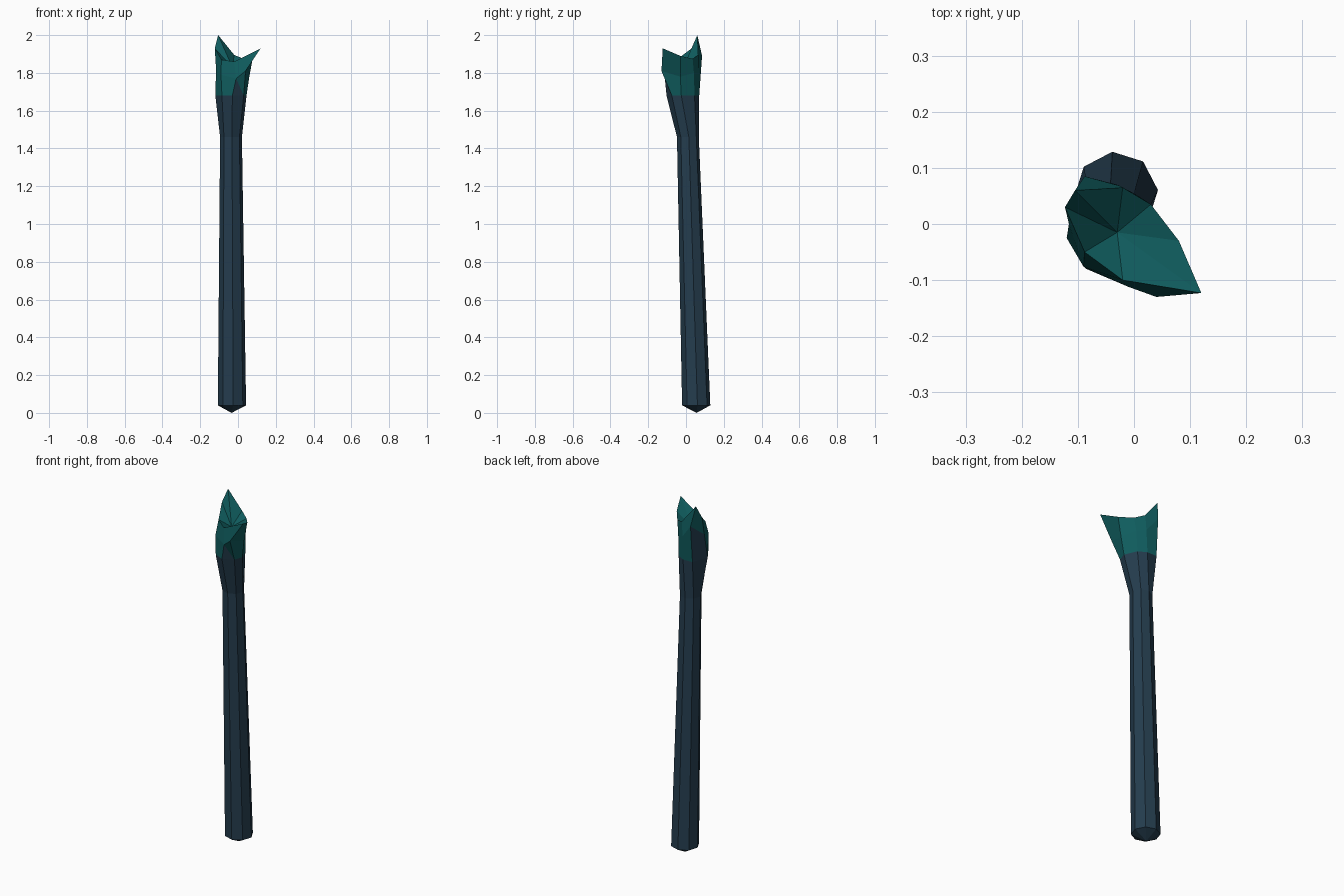
import bpy, bmesh, math

if "Cube" in bpy.data.objects:
    bpy.data.objects.remove(bpy.data.objects["Cube"])


def material(name, rgb):
    m = bpy.data.materials.new(name)
    m.diffuse_color = (*rgb, 1)
    m.use_nodes = True
    m.node_tree.nodes["Principled BSDF"].inputs["Base Color"].default_value = m.diffuse_color
    return m


navy = material("dark slate blue", (0.018, 0.046, 0.076))
teal = material("deep teal", (0.005, 0.108, 0.112))


def octagon(cx, cy, r, z):
    return [(cx + r * math.cos(math.radians(5 + 45 * k)),
             cy + r * math.sin(math.radians(5 + 45 * k)), z) for k in range(8)]


# collar ring where the shaft meets the crown
collar = [(x, y, 1.68) for x, y in (
    (0.045, -0.025), (0.015, 0.045), (-0.03, 0.07), (-0.09, 0.07),
    (-0.12, -0.025), (-0.085, -0.08), (-0.03, -0.103), (0.03, -0.075))]
# flared middle of the crown
middle = [(0.06, -0.03, 1.78), (0.02, 0.042, 1.8), (-0.025, 0.068, 1.81),
          (-0.088, 0.085, 1.89), (-0.116, 0.0, 1.82), (-0.09, -0.076, 1.79),
          (-0.01, -0.112, 1.77), (0.04, -0.13, 1.81)]
# jagged rim with two points
rim = [(0.08, -0.03, 1.89), (0.03, 0.035, 1.875), (-0.02, 0.065, 1.895),
       (-0.105, 0.06, 2.0), (-0.123, 0.03, 1.93), (-0.088, -0.05, 1.87),
       (-0.02, -0.1, 1.86), (0.12, -0.123, 1.93)]


def build(name, rings, bottom=None, top=None, mat_rule=lambda row, k: 0, split=None):
    bm = bmesh.new()
    rows = [[bm.verts.new(p) for p in ring] for ring in rings]
    for i in range(len(rows) - 1):
        for k in range(8):
            a, b = rows[i][k], rows[i][(k + 1) % 8]
            c, d = rows[i + 1][(k + 1) % 8], rows[i + 1][k]
            if (i, k) == split:          # notch of shaft colour in the crown
                bm.faces.new((a, b, d)).material_index = 1
                bm.faces.new((b, c, d))
            else:
                bm.faces.new((a, b, c, d)).material_index = mat_rule(i, k)
    for point, row, flip in ((bottom, rows[0], True), (top, rows[-1], False)):
        if point:
            v = bm.verts.new(point)
            for k in range(8):
                e = (row[k], row[(k + 1) % 8], v)
                bm.faces.new(e[::-1] if flip else e)
    mesh = bpy.data.meshes.new(name)
    bm.to_mesh(mesh)
    bm.free()
    ob = bpy.data.objects.new(name, mesh)
    bpy.context.collection.objects.link(ob)
    return ob


# leaning shaft with a blunt pointed foot
shaft = build("shaft", [octagon(-0.032, 0.054, 0.075, 0.04),
                        octagon(-0.037, 0.01, 0.058, 1.46), collar],
              bottom=(-0.034, 0.056, 0.0))
shaft.data.materials.append(navy)

# broken crown, hollow on top; its left face keeps the shaft colour
crown = build("crown", [collar, middle, rim], top=(-0.03, -0.015, 1.83),
              mat_rule=lambda row, k: 1 if row == 0 and k == 3 else 0, split=(0, 6))
crown.data.materials.append(teal)
crown.data.materials.append(navy)
